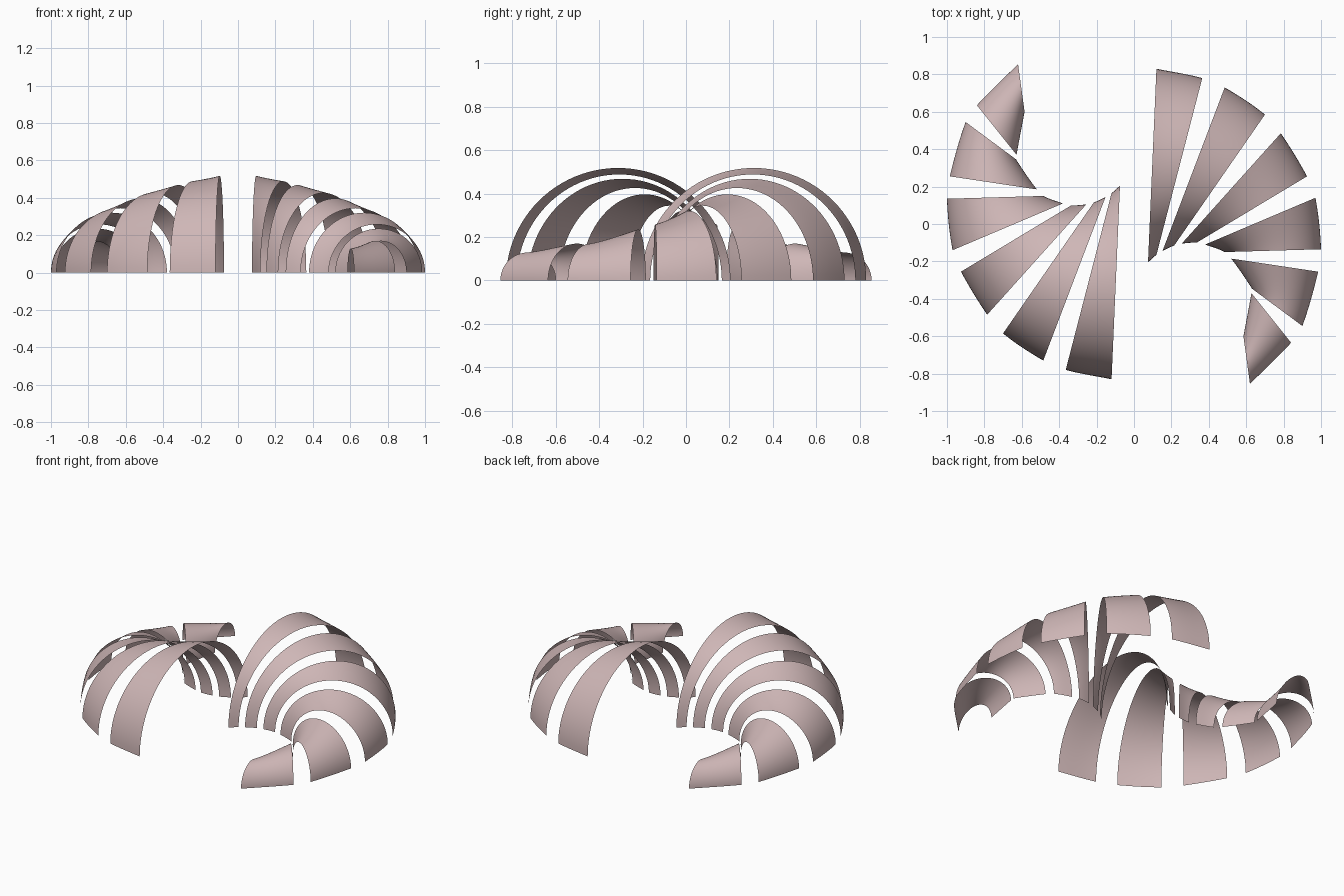
import bpy
import math
from mathutils import Vector

cube = bpy.data.objects.get("Cube")
if cube:
    bpy.data.objects.remove(cube, do_unlink=True)

# One dusty pink colour for every shell strip
pink = bpy.data.materials.new("dusty_pink")
pink.use_nodes = True
colour = (0.62, 0.47, 0.47, 1)
pink.diffuse_color = colour
pink.node_tree.nodes["Principled BSDF"].inputs["Base Color"].default_value = colour

STRIPS, ACROSS, ALONG = 6, 10, 48

# Plan guides: start and end of each strip, on the outer and inner foot
OUTER = [(.12, .83), (.365, .78), (.485, .73), (.70, .585), (.785, .485), (.925, .255),
         (.97, .14), (1.0, -.135), (.985, -.255), (.90, -.545), (.84, -.635), (.62, -.855)]
INNER = [(.075, -.205), (.12, -.165), (.152, -.145), (.215, -.115), (.255, -.105), (.335, -.10),
         (.38, -.11), (.485, -.15), (.52, -.185), (.63, -.345), (.628, -.37), (.585, -.60)]
KNOTS = [24 * (i // 2) + 16.5 * (i % 2) for i in range(2 * STRIPS)]


def tangent(points, i):
    a, b = max(i - 1, 0), min(i + 1, len(points) - 1)
    return (Vector(points[b]) - Vector(points[a])) / (KNOTS[b] - KNOTS[a])


def guide(points, i, u):
    """Smooth curve between guide points i and i + 1."""
    h = KNOTS[i + 1] - KNOTS[i]
    p, q = Vector(points[i]), Vector(points[i + 1])
    m, n = tangent(points, i) * h, tangent(points, i + 1) * h
    return (p * (2*u**3 - 3*u**2 + 1) + m * (u**3 - 2*u**2 + u)
            + q * (3*u**2 - 2*u**3) + n * (u**3 - u**2))


def arched_strip(name, index, turn):
    """Row of upright half circles standing on the two guides."""
    verts, faces = [], []
    for j in range(ACROSS + 1):
        o = guide(OUTER, 2 * index, j / ACROSS) * turn
        n = guide(INNER, 2 * index, j / ACROSS) * turn
        mid, half = (o + n) / 2, (o - n) / 2
        for k in range(ALONG + 1):
            a = math.pi * k / ALONG
            p = mid + half * math.cos(a)
            verts.append((p.x, p.y, half.length * math.sin(a)))
    row = ALONG + 1
    for j in range(ACROSS):
        for k in range(ALONG):
            c = j * row + k
            faces.append((c, c + row, c + row + 1, c + 1)[::-1])
    mesh = bpy.data.meshes.new(name)
    mesh.from_pydata(verts, [], faces)
    mesh.materials.append(pink)
    mesh.shade_smooth()
    # Keep the outside of the shell facing up
    if sum(f.normal.z for f in mesh.polygons) < 0:
        mesh.flip_normals()
    mesh.update()
    obj = bpy.data.objects.new(name, mesh)
    bpy.context.collection.objects.link(obj)


# Two shells, the second turned half round about the centre
for side, turn in (("left", 1), ("right", -1)):
    for s in range(STRIPS):
        arched_strip(f"{side}_shell_strip_{s + 1}", s, turn)
